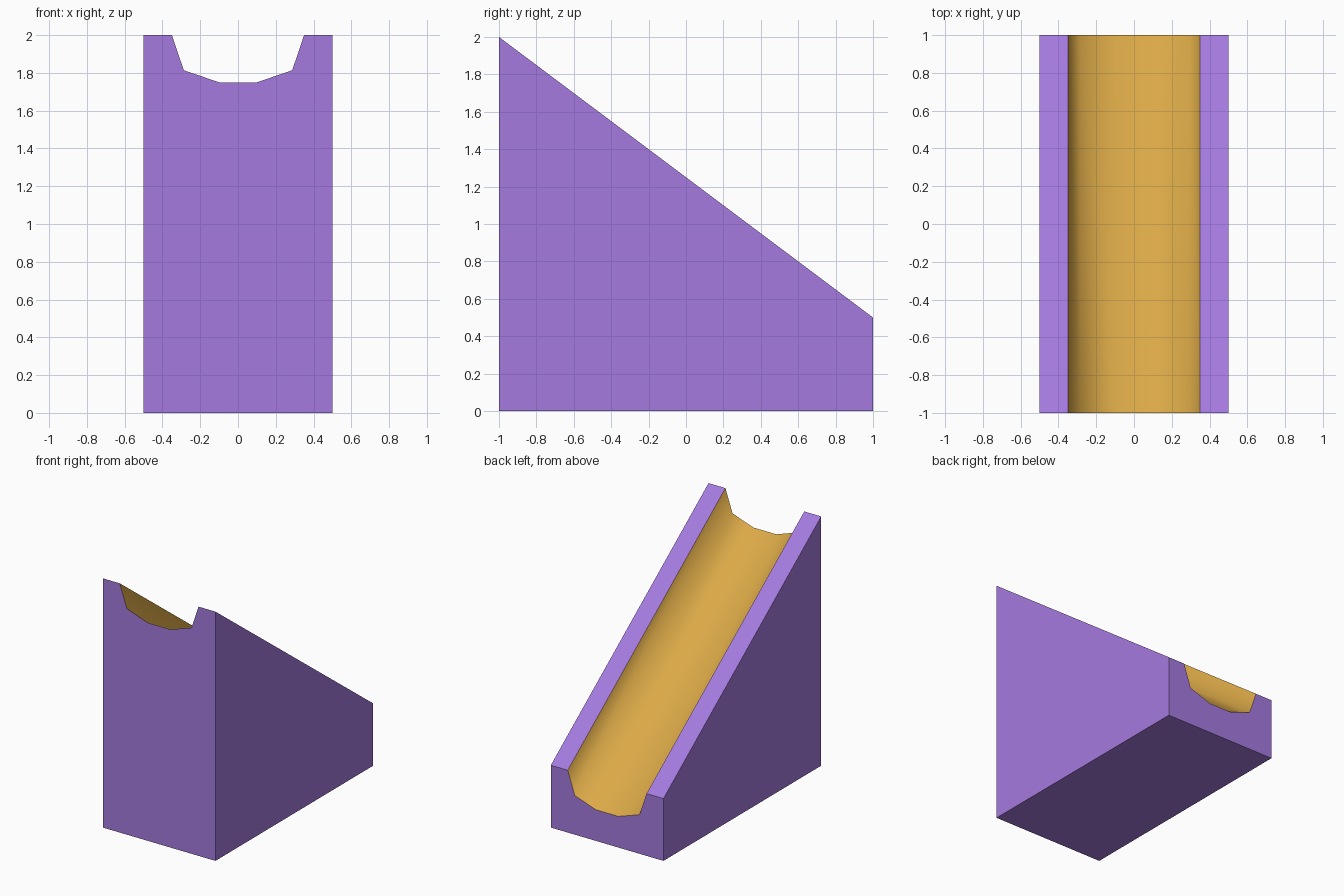
import bpy, bmesh

if "Cube" in bpy.data.objects:
    bpy.data.objects.remove(bpy.data.objects["Cube"])


def flat_colour(name, rgb):
    m = bpy.data.materials.new(name)
    m.diffuse_color = (*rgb, 1.0)
    m.use_nodes = True
    m.node_tree.nodes["Principled BSDF"].inputs["Base Color"].default_value = m.diffuse_color
    return m


purple = flat_colour("purple", (0.376, 0.195, 0.737))
gold = flat_colour("gold", (0.708, 0.397, 0.063))

# Right half of the end section: x and depth below the sloping top
# (None marks the flat base)
half = [(0.50, None), (0.50, 0.0), (0.35, 0.0), (0.287, 0.186), (0.10, 0.25)]
section = half + [(-x, d) for x, d in reversed(half)]
n = len(section)


def section_ring(bm, y, top):
    return [bm.verts.new((x, y, 0.0 if d is None else top - d)) for x, d in section]


# Ramp block: the section swept from the tall front to the low back
bm = bmesh.new()
front = section_ring(bm, -1.0, 2.0)
back = section_ring(bm, 1.0, 0.5)
bm.faces.new(front)
bm.faces.new(back[::-1])
channel = []
for i in range(n):
    j = (i + 1) % n
    f = bm.faces.new((front[i], back[i], back[j], front[j]))
    if 2 <= i <= n - 4:
        channel.append(f)
bmesh.ops.recalc_face_normals(bm, faces=bm.faces)

# Channel: gold and smooth, with sharp borders against the block
for f in channel:
    f.material_index = 1
    f.smooth = True
for e in bm.edges:
    e.smooth = all(f.smooth for f in e.link_faces)

mesh = bpy.data.meshes.new("ramp_with_channel")
bm.to_mesh(mesh)
bm.free()
mesh.materials.append(purple)
mesh.materials.append(gold)
ramp = bpy.data.objects.new("ramp_with_channel", mesh)
bpy.context.collection.objects.link(ramp)
